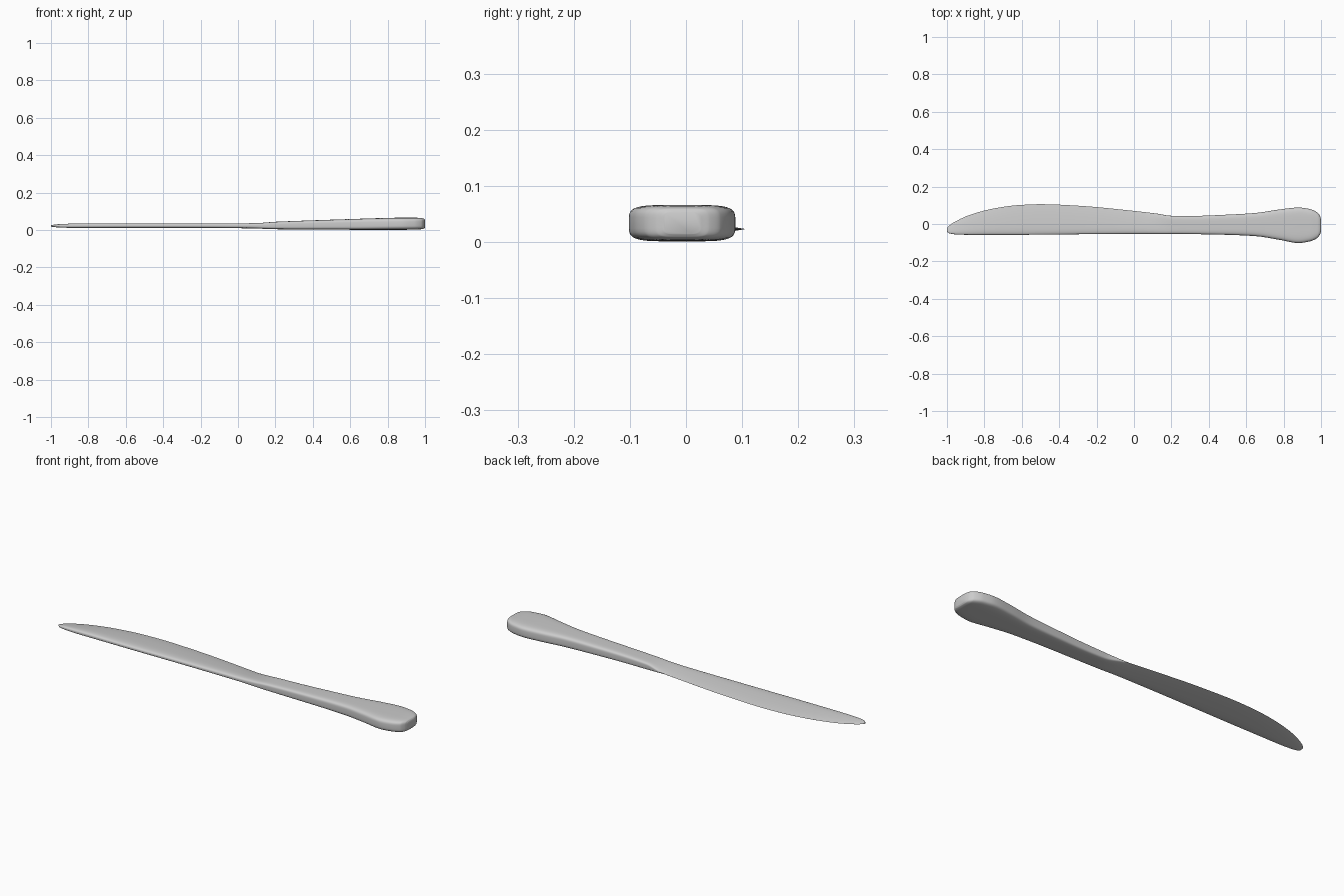
import bpy, bmesh, math

if "Cube" in bpy.data.objects:
    bpy.data.objects.remove(bpy.data.objects["Cube"])

# Stations along the knife: x, y spine, y cutting edge, z bottom, z top
KEYS = [
    (-1.0, -0.042, -0.022, 0.017, 0.026),
    (-0.985, -0.051, -0.006, 0.014, 0.030),
    (-0.95, -0.056, 0.016, 0.011, 0.034),
    (-0.88, -0.058, 0.048, 0.008, 0.037),
    (-0.75, -0.058, 0.083, 0.007, 0.039),
    (-0.62, -0.058, 0.101, 0.007, 0.039),
    (-0.50, -0.057, 0.106, 0.007, 0.039),
    (-0.30, -0.055, 0.098, 0.007, 0.039),
    (0.0, -0.053, 0.070, 0.006, 0.039),
    (0.12, -0.053, 0.056, 0.005, 0.040),
    (0.20, -0.053, 0.044, 0.004, 0.044),
    (0.30, -0.054, 0.043, 0.003, 0.048),
    (0.50, -0.058, 0.050, 0.002, 0.055),
    (0.65, -0.065, 0.059, 0.001, 0.060),
    (0.78, -0.085, 0.078, 0.001, 0.064),
    (0.88, -0.102, 0.088, 0.001, 0.066),
    (0.94, -0.093, 0.080, 0.002, 0.066),
    (0.98, -0.075, 0.062, 0.004, 0.064),
    (0.995, -0.055, 0.042, 0.008, 0.060),
    (1.0, -0.040, 0.025, 0.014, 0.054),
]


def tangents(column):
    slopes = [(b[column] - a[column]) / (b[0] - a[0]) for a, b in zip(KEYS, KEYS[1:])]
    inner = [2 * a * b / (a + b) if a * b > 0 else 0 for a, b in zip(slopes, slopes[1:])]
    return [slopes[0]] + inner + [slopes[-1]]


def smooth_stations(steps=6):
    tans = {c: tangents(c) for c in range(1, 5)}
    rows = []
    for i, (a, b) in enumerate(zip(KEYS, KEYS[1:])):
        h = b[0] - a[0]
        for s in range(steps):
            t = s / steps
            row = [a[0] + h * t]
            for c in range(1, 5):
                m0, m1 = tans[c][i] * h, tans[c][i + 1] * h
                row.append((2*t**3 - 3*t**2 + 1) * a[c] + (t**3 - 2*t**2 + t) * m0
                           + (3*t**2 - 2*t**3) * b[c] + (t**3 - t**2) * m1)
            rows.append(row)
    return rows + [list(KEYS[-1])]


def power(v, p):
    return math.copysign(abs(v) ** p, v)


# Cross-section: wedge in the blade, rounded bar in the handle
def section(x, y0, y1, z0, z1, count=40):
    blend = min(max((x - 0.04) / 0.17, 0), 1)
    blend = blend * blend * (3 - 2 * blend)
    n = 3 + 1.5 * blend
    points = []
    for k in range(count):
        a = 2 * math.pi * (k + 0.5) / count
        u, v = power(math.cos(a), 2 / n), power(math.sin(a), 2 / n)
        t = (u + 1) / 2
        wedge = max(1 - t, 0.002) ** 0.65
        v *= blend + (1 - blend) * wedge
        points.append((x, y0 + (y1 - y0) * t, (z0 + z1) / 2 + (z1 - z0) / 2 * v))
    return points


# Knife: one continuous loft of blade and handle
bm = bmesh.new()
rings = [[bm.verts.new(p) for p in section(*row)] for row in smooth_stations()]
for r0, r1 in zip(rings, rings[1:]):
    for k in range(len(r0)):
        j = (k + 1) % len(r0)
        bm.faces.new((r0[k], r0[j], r1[j], r1[k]))
bm.faces.new(rings[0])
bm.faces.new(rings[-1])
bmesh.ops.recalc_face_normals(bm, faces=bm.faces)
mesh = bpy.data.meshes.new("table_knife")
bm.to_mesh(mesh)
bm.free()
knife = bpy.data.objects.new("table_knife", mesh)
bpy.context.collection.objects.link(knife)
bpy.context.view_layer.objects.active = knife
knife.select_set(True)
bpy.ops.object.shade_smooth_by_angle(angle=math.radians(40))
